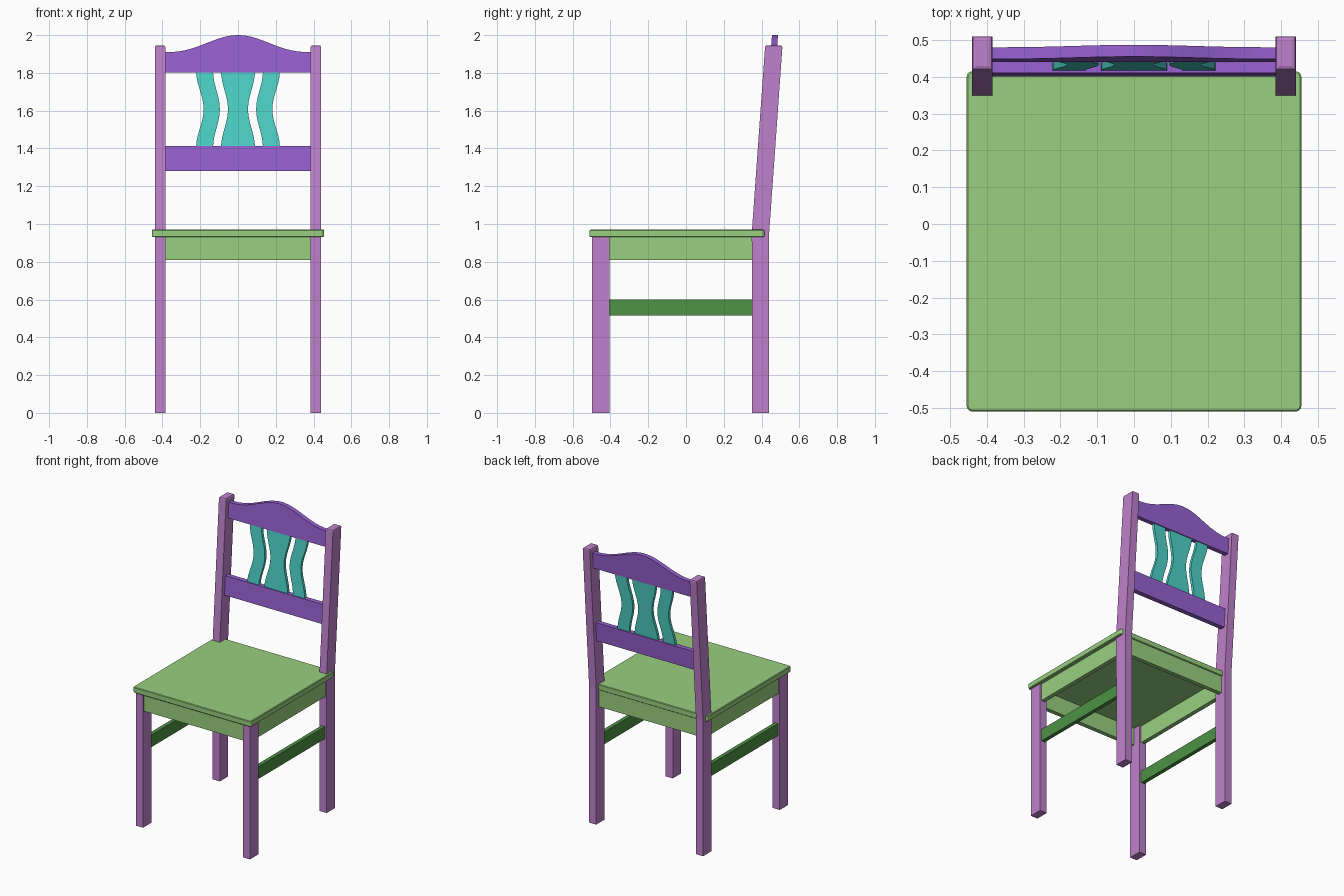
import bpy, bmesh, math

if "Cube" in bpy.data.objects:
    bpy.data.objects.remove(bpy.data.objects["Cube"])


def material(name, rgb):
    m = bpy.data.materials.new(name)
    lin = [(c / 255 / 12.92 if c < 11 else ((c / 255 + 0.055) / 1.055) ** 2.4) for c in rgb]
    m.diffuse_color = (*lin, 1)
    m.use_nodes = True
    m.node_tree.nodes["Principled BSDF"].inputs["Base Color"].default_value = m.diffuse_color
    return m


ORCHID = material("orchid", (191, 130, 204))
GREEN = material("light green", (153, 208, 127))
DARK_GREEN = material("dark green", (77, 147, 68))
VIOLET = material("violet", (151, 97, 209))
TEAL = material("teal", (77, 211, 200))


def prism(name, pts, extrude, mat):
    """Closed solid from a 3D outline swept along a vector."""
    bm = bmesh.new()
    f = bm.faces.new([bm.verts.new(p) for p in pts])
    r = bmesh.ops.extrude_face_region(bm, geom=[f])
    verts = [v for v in r["geom"] if isinstance(v, bmesh.types.BMVert)]
    bmesh.ops.translate(bm, vec=extrude, verts=verts)
    bmesh.ops.recalc_face_normals(bm, faces=bm.faces[:])
    me = bpy.data.meshes.new(name)
    bm.to_mesh(me)
    bm.free()
    me.materials.append(mat)
    ob = bpy.data.objects.new(name, me)
    bpy.context.collection.objects.link(ob)
    return ob


def box(name, x0, x1, y0, y1, z0, z1, mat):
    pts = [(x0, y0, z0), (x1, y0, z0), (x1, y1, z0), (x0, y1, z0)]
    return prism(name, pts, (0, 0, z1 - z0), mat)


def bevel(ob, width, segments, keep):
    """Bevel only the edges accepted by keep(edge)."""
    bm = bmesh.new()
    bm.from_mesh(ob.data)
    edges = [e for e in bm.edges if keep(e)]
    bmesh.ops.bevel(bm, geom=edges, offset=width, segments=segments, affect='EDGES', profile=0.5)
    bm.to_mesh(ob.data)
    bm.free()


def lean(z):
    """Centre y of the reclining back at height z."""
    return 0.395 + 0.072 * (z - 0.97) / 0.975


def back_panel(name, outline, thick, mat):
    """Board in the leaning plane of the back, from an x-z outline."""
    pts = [(x, lean(z) - thick / 2, z) for x, z in outline]
    return prism(name, pts, (0, thick, 0), mat)


# Seat board with rounded corners
seat = box("seat", -0.455, 0.455, -0.51, 0.415, 0.93, 0.97, GREEN)
bevel(seat, 0.015, 3, lambda e: abs(e.verts[0].co.z - e.verts[1].co.z) > 0.03)
bevel(seat, 0.004, 1, lambda e: abs(e.verts[0].co.z - e.verts[1].co.z) < 0.001)

# Aprons under the seat
box("front_apron", -0.39, 0.39, -0.487, -0.457, 0.81, 0.932, GREEN)
box("back_apron", -0.39, 0.39, 0.378, 0.408, 0.81, 0.932, GREEN)

for side, s in (("left", -1), ("right", 1)):
    a, b = sorted((s * 0.385, s * 0.44))
    box(side + "_front_leg", a, b, -0.497, -0.405, 0, 0.932, ORCHID)
    # Back leg: upright below the seat, leaning above it
    prof = [(0.35, 0), (0.44, 0), (0.44, 0.95), (0.511, 1.946), (0.419, 1.946), (0.348, 0.95)]
    leg = prism(side + "_back_leg", [(a, y, z) for y, z in prof], (b - a, 0, 0), ORCHID)
    bevel(leg, 0.01, 2, lambda e: min(v.co.z for v in e.verts) > 1.9)
    a, b = sorted((s * 0.40, s * 0.43))
    box(side + "_apron", a, b, -0.41, 0.36, 0.81, 0.932, GREEN)
    a, b = sorted((s * 0.40, s * 0.427))
    box(side + "_stretcher", a, b, -0.41, 0.36, 0.515, 0.60, DARK_GREEN)

# Lower back rail
W = 0.39
back_panel("lower_back_rail", [(-W, 1.28), (W, 1.28), (W, 1.412), (-W, 1.412)], 0.034, VIOLET)

# Crest rail with a raised curved top
N = 32
top = []
for i in range(N + 1):
    x = W - 2 * W * i / N
    top.append((x, 1.91 + 0.09 * ((1 + math.cos(math.pi * x / W)) / 2) ** 1.3))
back_panel("crest_rail", [(-W, 1.803), (W, 1.803)] + top, 0.032, VIOLET)

# Three waisted slats: (outer end, outer waist) for both edges
Z0, Z1, M = 1.405, 1.81, 14


def slat(name, left_end, left_mid, right_end, right_mid):
    l, r = [], []
    for i in range(M + 1):
        t = i / M
        k = (1 - math.cos(2 * math.pi * t)) / 2
        z = Z0 + (Z1 - Z0) * t
        l.append((left_end + (left_mid - left_end) * k, z))
        r.append((right_end + (right_mid - right_end) * k, z))
    # strips keep the concave outline cleanly tessellated
    back_panel(name, r + l[::-1], 0.02, TEAL)


slat("centre_slat", -0.09, -0.053, 0.09, 0.053)
slat("left_slat", -0.222, -0.182, -0.132, -0.096)
slat("right_slat", 0.132, 0.096, 0.222, 0.182)
